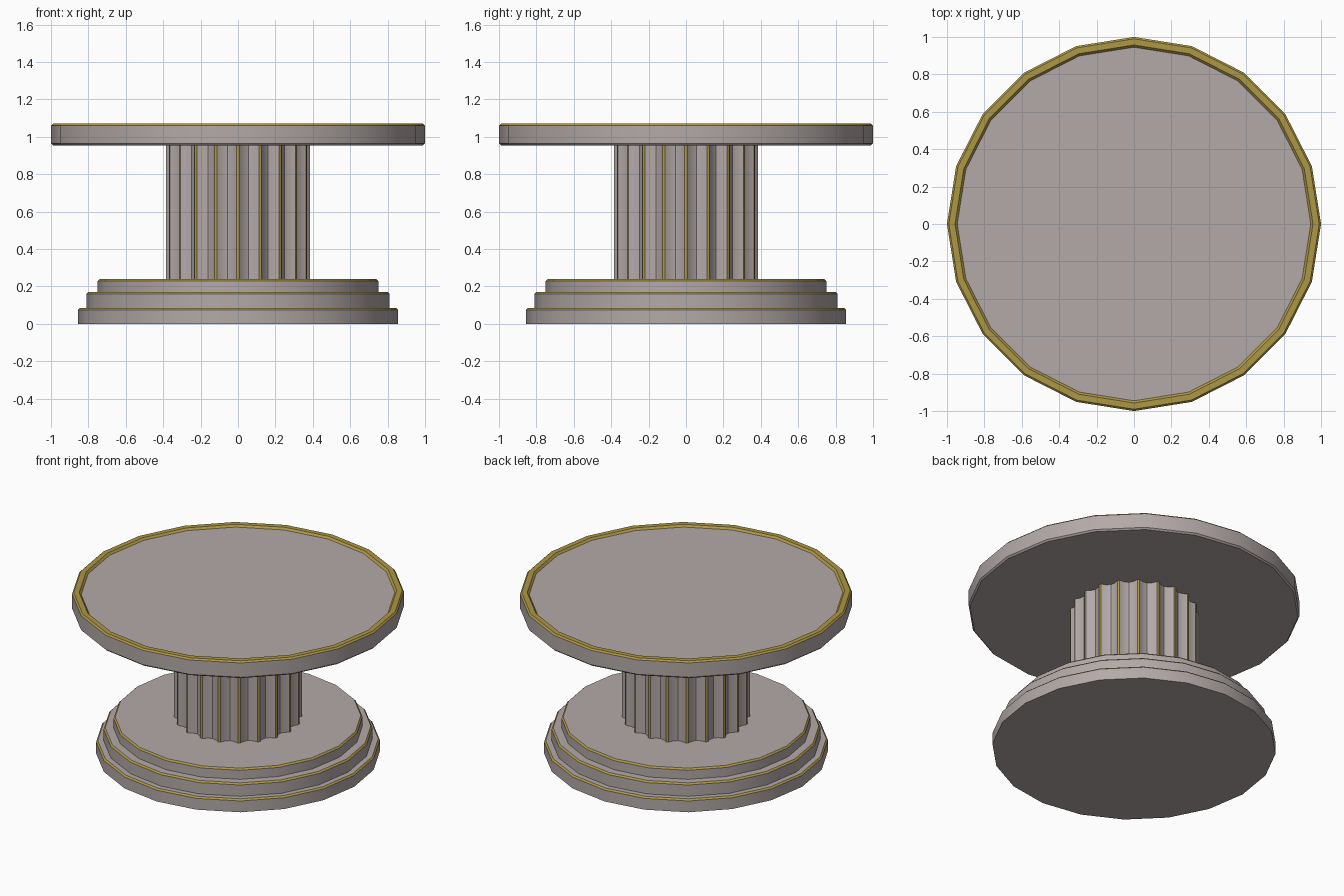
import bpy, math

if "Cube" in bpy.data.objects:
    bpy.data.objects.remove(bpy.data.objects["Cube"])

SIDES = 20


def material(name, rgb):
    m = bpy.data.materials.new(name)
    m.diffuse_color = (*rgb, 1)
    m.use_nodes = True
    m.node_tree.nodes["Principled BSDF"].inputs["Base Color"].default_value = m.diffuse_color
    return m


STONE = material("stone", (0.45, 0.40, 0.39))
GOLD = material("gold", (0.42, 0.31, 0.06))


def finish(name, verts, faces, mats):
    me = bpy.data.meshes.new(name)
    me.from_pydata(verts, [], faces)
    me.materials.append(STONE)
    me.materials.append(GOLD)
    for p, i in zip(me.polygons, mats):
        p.material_index = i
    ob = bpy.data.objects.new(name, me)
    bpy.context.collection.objects.link(ob)
    bpy.ops.object.select_all(action='DESELECT')
    ob.select_set(True)
    bpy.context.view_layer.objects.active = ob
    bpy.ops.object.shade_smooth_by_angle(angle=math.radians(25))
    return ob


def stack(name, rings, gold=()):
    """Closed solid from rings, each a list of points; 'gold' lists gilded bands."""
    n = len(rings[0])
    verts = [v for ring in rings for v in ring]
    faces = [list(range(n))[::-1]]
    mats = [0]
    for k in range(len(rings) - 1):
        for i in range(n):
            j = (i + 1) % n
            faces.append([k * n + i, k * n + j, (k + 1) * n + j, (k + 1) * n + i])
            mats.append(1 if k in gold else 0)
    faces.append([(len(rings) - 1) * n + i for i in range(n)])
    mats.append(0)
    return finish(name, verts, faces, mats)


def disc(name, profile, gold):
    rings = [[(r * math.cos(math.tau * i / SIDES), r * math.sin(math.tau * i / SIDES), z)
              for i in range(SIDES)] for r, z in profile]
    return stack(name, rings, gold)


# Stepped base with gilded top edges
C = 0.01
disc("base_lower_step", [(0.855, 0), (0.855, 0.085 - C), (0.855 - C, 0.085)], {1})
for name, r, z0, z1 in (("base_middle_step", 0.81, 0.085, 0.17),
                        ("base_upper_step", 0.75, 0.17, 0.24)):
    disc(name, [(r, z0), (r, z1 - C), (r - C, z1)], {1})

# Table top with gilded rim around a shallow recess
disc("table_top", [(0.99, 0.955), (1.0, 0.965), (1.0, 1.06), (0.99, 1.07),
                   (0.957, 1.07), (0.945, 1.057)], {2, 3, 4})

# Fluted column: narrow gilded ridges with concave flutes between them
flute = [(-0.06, 0.385), (0.06, 0.385), (0.25, 0.362), (0.5, 0.352), (0.75, 0.362)]
outline = []
for i in range(SIDES):
    for t, r in flute:
        a = math.tau * (i + t) / SIDES
        outline.append((r * math.cos(a), r * math.sin(a)))
column = stack("fluted_column", [[(x, y, z) for x, y in outline] for z in (0.24, 0.955)])
for i in range(SIDES):
    column.data.polygons[1 + i * len(flute)].material_index = 1
